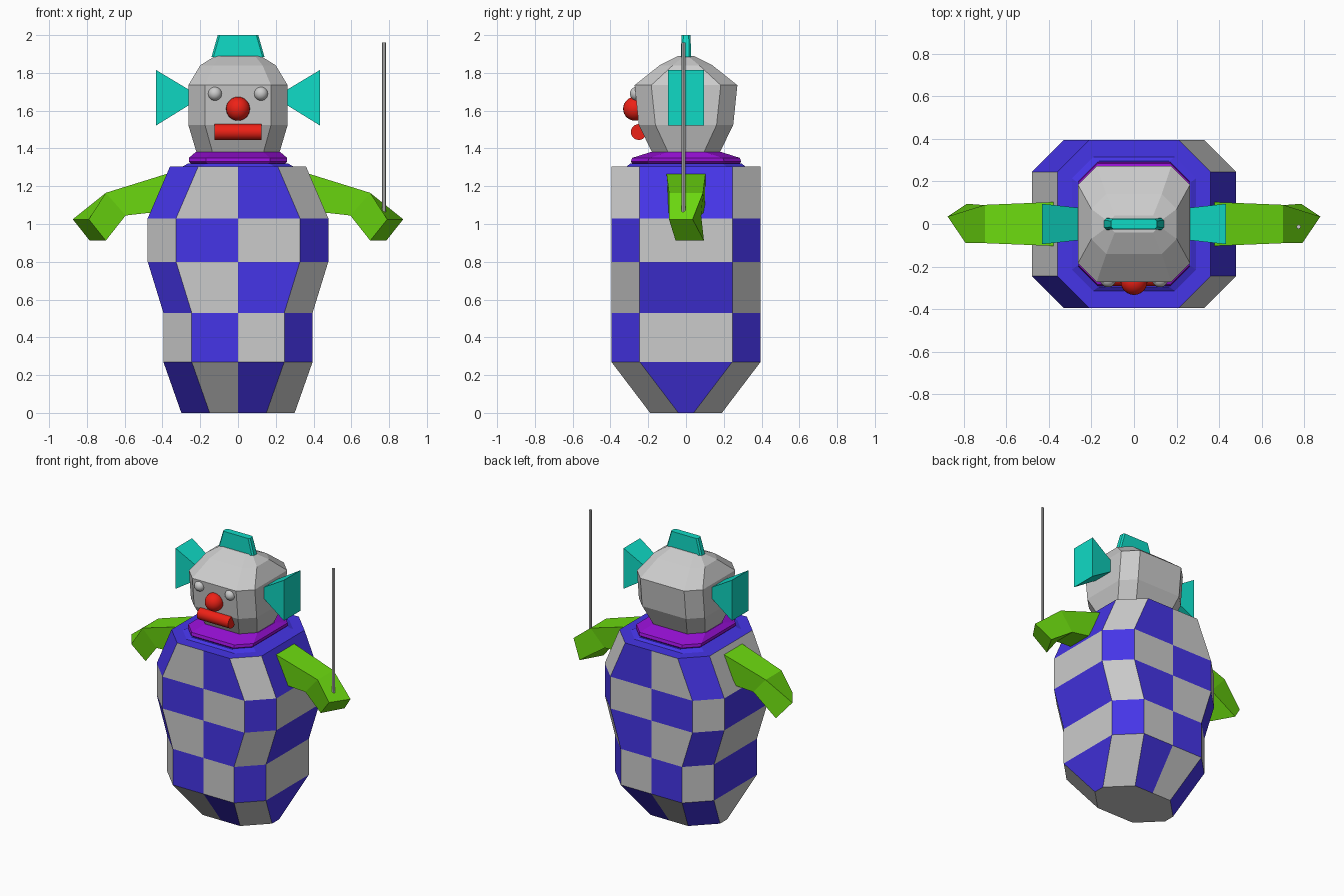
import bpy, bmesh, math

if "Cube" in bpy.data.objects:
    bpy.data.objects.remove(bpy.data.objects["Cube"])


def mat(name, rgb):
    m = bpy.data.materials.new(name)
    m.diffuse_color = (*rgb, 1)
    m.use_nodes = True
    m.node_tree.nodes["Principled BSDF"].inputs["Base Color"].default_value = m.diffuse_color
    return m


BLUE = mat("blue", (0.06, 0.035, 0.8))
PURPLE = mat("purple", (0.3, 0.005, 0.65))
GREEN = mat("green", (0.15, 0.7, 0.005))
CYAN = mat("cyan", (0.005, 0.7, 0.56))
RED = mat("red", (0.85, 0.015, 0.008))


def octagon(z, hx, hy, c, split=False):
    """Chamfered rectangle; split adds midpoints on the front and back."""
    pts = [(hx, -hy + c), (hx, hy - c), (hx - c, hy)]
    pts += [(0, hy)] if split else []
    pts += [(c - hx, hy), (-hx, hy - c), (-hx, c - hy), (c - hx, -hy)]
    pts += [(0, -hy)] if split else []
    pts += [(hx - c, -hy)]
    return [(x, y, z) for x, y in pts]


def loft(name, rings, materials, checker=False):
    """Skin a stack of rings and cap both ends."""
    bm = bmesh.new()
    vs = [[bm.verts.new(p) for p in r] for r in rings]
    n = len(vs[0])
    for i in range(len(vs) - 1):
        for j in range(n):
            k = (j + 1) % n
            f = bm.faces.new((vs[i][j], vs[i][k], vs[i + 1][k], vs[i + 1][j]))
            if checker:
                f.material_index = (i + j + 1) % 2
    bm.faces.new(vs[0][::-1])
    top = bm.faces.new(vs[-1])
    if checker:
        top.material_index = 1
    bmesh.ops.recalc_face_normals(bm, faces=bm.faces)
    me = bpy.data.meshes.new(name)
    bm.to_mesh(me)
    bm.free()
    for m in materials:
        me.materials.append(m)
    ob = bpy.data.objects.new(name, me)
    bpy.context.collection.objects.link(ob)
    return ob


def mirror_x(rings):
    return [[(-x, y, z) for x, y, z in r] for r in rings]


def finish(name, m=None):
    ob = bpy.context.object
    ob.name = name
    if m:
        ob.data.materials.append(m)
    bpy.ops.object.shade_smooth_by_angle()
    return ob


def ball(name, loc, r, m=None):
    bpy.ops.mesh.primitive_uv_sphere_add(segments=24, ring_count=14, radius=r, location=loc)
    return finish(name, m)


def rod(name, loc, r, length, sides, rot=(0, 0, 0), m=None):
    bpy.ops.mesh.primitive_cylinder_add(vertices=sides, radius=r, depth=length,
                                        location=loc, rotation=rot)
    return finish(name, m)


# Checkered body
body = [(0, .30, .19), (.27, .395, .395), (.53, .395, .395),
        (.80, .478, .395), (1.03, .478, .395), (1.305, .36, .395)]
loft("body", [octagon(z, x, y, .15, True) for z, x, y in body], [None, BLUE], True)

# Neck step and collar
loft("neck_step", [octagon(1.30, .30, .32, .10), octagon(1.32, .265, .295, .10)], [BLUE])
collar = [(1.315, .245, .28), (1.33, .26, .292), (1.35, .26, .285), (1.38, .225, .19)]
loft("collar", [octagon(z, x, y, .09) for z, x, y in collar], [PURPLE])

# Head
head = [(1.36, .215, .175, .08), (1.38, .22, .18, .085), (1.525, .263, .25, .088),
        (1.735, .263, .272, .088), (1.84, .20, .14, .07), (1.89, .12, .04, .03)]
loft("head", [octagon(*r) for r in head], [None])

# Hair tuft on top
loft("top_tuft", [octagon(1.885, .14, .027, .01), octagon(2.0, .107, .024, .01)], [CYAN])


def quad_yz(x, hy, z0, z1):
    return [(x, -hy, z0), (x, hy, z0), (x, hy, z1), (x, -hy, z1)]


# Side hair wedges and bent arms, right then mirrored left
tuft = [quad_yz(.25, .075, 1.635, 1.705), quad_yz(.433, .095, 1.522, 1.815)]
arm = [quad_yz(.33, .105, 1.075, 1.28),
       [(.595, -.08, 1.045), (.595, .08, 1.045), (.70, .09, 1.165), (.70, -.09, 1.165)],
       [(.70, -.055, .912), (.785, .095, .912), (.875, .035, 1.025), (.79, -.09, 1.025)]]
for side, flip in (("right", lambda r: r), ("left", mirror_x)):
    loft("hair_" + side, flip(tuft), [CYAN])
    loft("arm_" + side, flip(arm), [GREEN])

# Face
for s, side in ((1, "right"), (-1, "left")):
    ball("eye_" + side, (s * .122, -.26, 1.69), .037)
ball("nose", (0, -.27, 1.61), .063, RED)
rod("mouth", (0, -.25, 1.487), .042, .25, 24, (0, math.pi / 2, 0), RED)

# Stick held in the hand
rod("stick", (.773, -.013, 1.49), .01, .94, 12)
